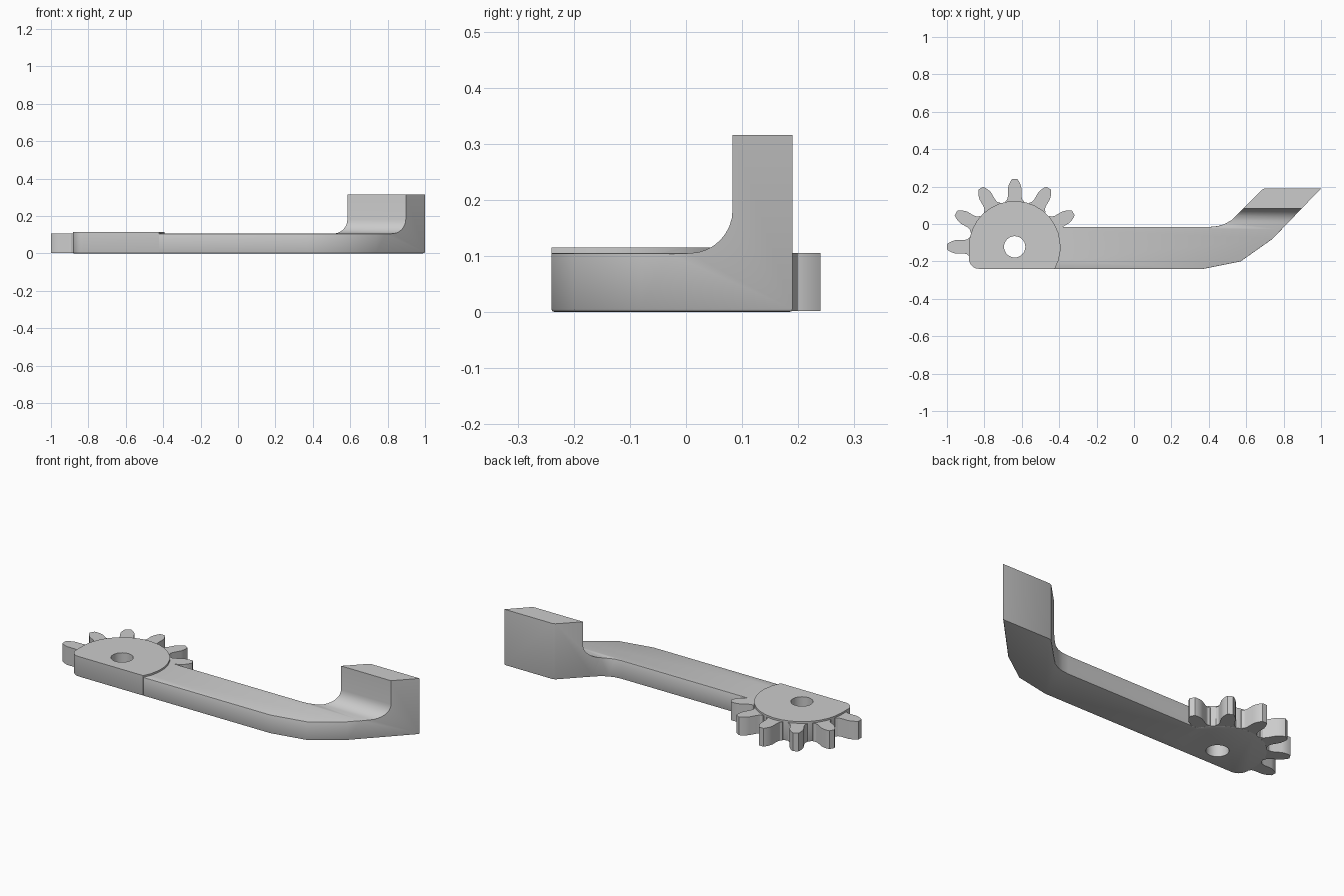
import bpy, bmesh
from math import cos, sin, radians, pi
from mathutils import Vector

if "Cube" in bpy.data.objects:
    bpy.data.objects.remove(bpy.data.objects["Cube"])

CX, CY, R = -0.638, -0.122, 0.245   # gear centre and hub radius
BEV = 0.006


def arc(cx, cy, r, a0, a1, n):
    return [(cx + r * cos(radians(a0 + (a1 - a0) * i / n)),
             cy + r * sin(radians(a0 + (a1 - a0) * i / n))) for i in range(n + 1)]


def prism(name, bottom, offset, bevel_bottom=False):
    """Extrude a 3D polygon along an offset vector."""
    bm = bmesh.new()
    face = bm.faces.new([bm.verts.new(p) for p in bottom])
    out = bmesh.ops.extrude_face_region(bm, geom=[face], use_keep_orig=True)
    bmesh.ops.translate(bm, vec=offset,
                        verts=[v for v in out["geom"] if isinstance(v, bmesh.types.BMVert)])
    bmesh.ops.recalc_face_normals(bm, faces=bm.faces[:])
    if bevel_bottom:
        edges = [e for e in bm.edges if all(v.co.z < 0.001 for v in e.verts)]
        bmesh.ops.bevel(bm, geom=edges, offset=BEV, segments=2, profile=0.5, affect='EDGES')
    me = bpy.data.meshes.new(name)
    bm.to_mesh(me)
    bm.free()
    ob = bpy.data.objects.new(name, me)
    bpy.context.collection.objects.link(ob)
    return ob


def flat(points, z=0.0):
    return [(x, y, z) for x, y in points]


def combine(ob, other, operation):
    """Apply a boolean and discard the helper."""
    mod = ob.modifiers.new("join", 'BOOLEAN')
    mod.operation, mod.object, mod.solver = operation, other, 'EXACT'
    bpy.context.view_layer.update()
    dg = bpy.context.evaluated_depsgraph_get()
    me = bpy.data.meshes.new_from_object(ob.evaluated_get(dg))
    ob.modifiers.clear()
    ob.data = me
    bpy.data.objects.remove(other)


# bent arm outline, kept tall enough for the upright end
outline = [(-0.50, -0.24), (0.37, -0.24), (0.57, -0.20), (0.74, -0.08), (1.0, 0.19),
           (0.70, 0.19), (0.685, 0.184), (0.55, 0.048), (0.52, 0.02), (0.485, 0.0),
           (0.45, -0.011), (0.41, -0.015), (-0.50, -0.015)]
arm = prism("gear_arm", flat(outline), (0, 0, 0.40), True)

# side profile: flat arm, concave fillet, upright block
side = [(-0.4, -0.1), (-0.4, 0.105), (-0.03, 0.105)]
side += arc(0.006, 0.182, 0.077, 270, 360, 8)
side += [(0.083, 0.316), (0.4, 0.316), (0.4, -0.1)]
combine(arm, prism("side_profile", [(-1.2, y, z) for y, z in side], (2.4, 0, 0)), 'INTERSECT')

# soften the long top edges of the arm
bm = bmesh.new()
bm.from_mesh(arm.data)
edges = [e for e in bm.edges
         if all(abs(v.co.z - 0.105) < 0.0005 for v in e.verts)
         and len(e.link_faces) == 2 and e.calc_face_angle() > 1.0]
bmesh.ops.bevel(bm, geom=edges, offset=BEV, segments=2, profile=0.5,
                affect='EDGES', clamp_overlap=True)
bm.to_mesh(arm.data)
bm.free()

# raised hub with one squared side
hub_outline = arc(CX, CY, R, -28.8, 180, 18)
hub_outline += arc(CX - R + 0.055, -0.185, 0.055, 180, 270, 5)
combine(arm, prism("hub", flat(hub_outline), (0, 0, 0.115), True), 'UNION')

# gear teeth
half_tooth = [(0.20, 0.055), (0.243, 0.050), (0.254, 0.040), (0.27, 0.036),
              (0.315, 0.036), (0.335, 0.030), (0.353, 0.021), (0.362, 0.014)]
tooth = [(r, -h) for r, h in half_tooth] + [(r, h) for r, h in reversed(half_tooth)]
for k in range(1, 7):
    c, s = cos(k * pi / 6), sin(k * pi / 6)
    pts = [(CX + r * c - t * s, CY + r * s + t * c) for r, t in tooth]
    combine(arm, prism("tooth", flat(pts, 0.002), (0, 0, 0.103)), 'UNION')

# pivot hole
hole = arc(CX, CY, 0.057, 0, 360 - 360 / 32, 31)
combine(arm, prism("hole_cutter", flat(hole, -0.1), (0, 0, 0.4)), 'DIFFERENCE')

# smooth rounded areas, keep hard edges
bpy.ops.object.select_all(action='DESELECT')
arm.select_set(True)
bpy.context.view_layer.objects.active = arm
bpy.ops.object.shade_smooth_by_angle(angle=radians(25))
